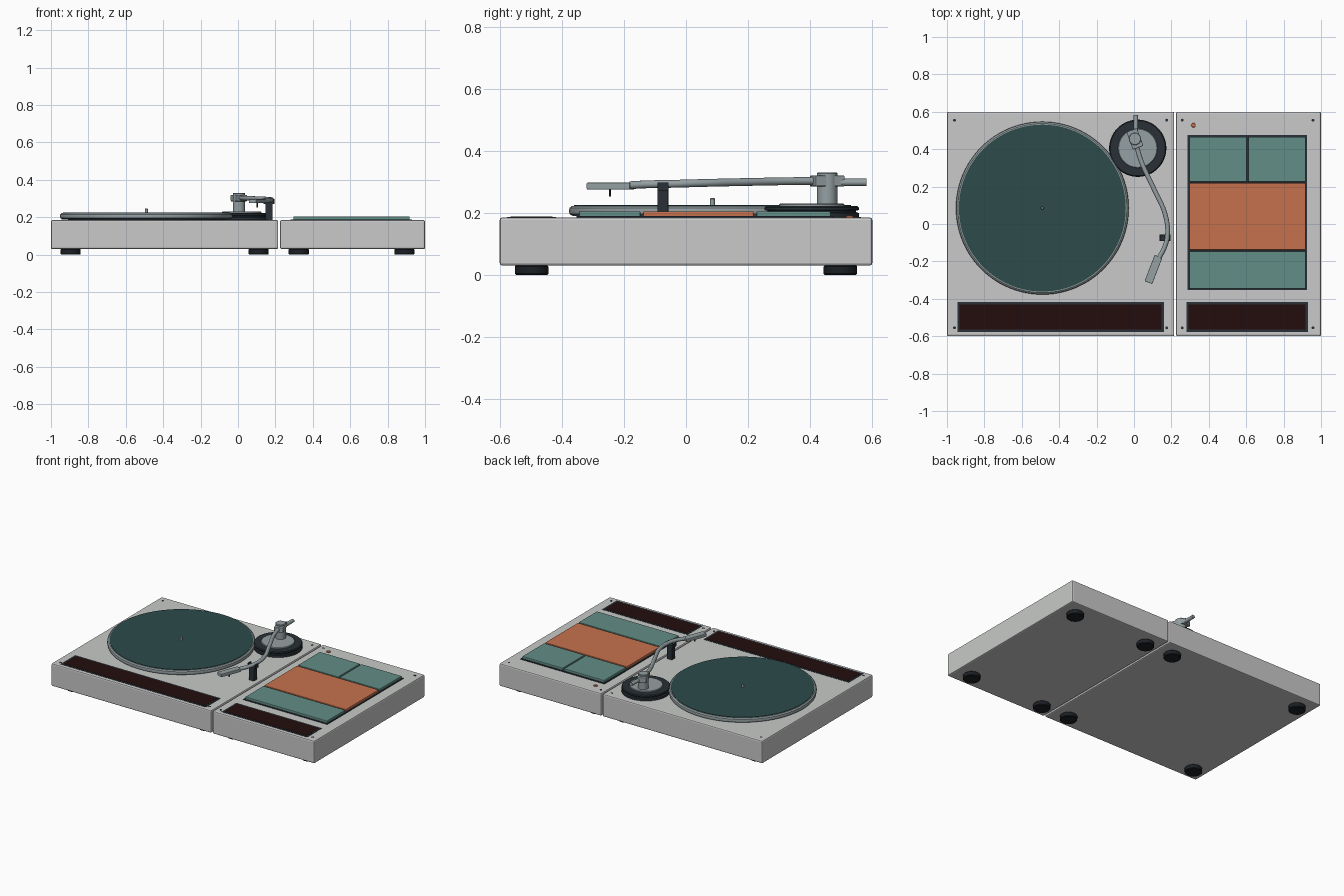
import bpy, bmesh, math
from mathutils import Vector

if "Cube" in bpy.data.objects:
    bpy.data.objects.remove(bpy.data.objects["Cube"], do_unlink=True)


def material(name, r, g, b):
    m = bpy.data.materials.new(name)
    m.use_nodes = True
    m.diffuse_color = (r, g, b, 1)
    m.node_tree.nodes["Principled BSDF"].inputs["Base Color"].default_value = (r, g, b, 1)
    return m


SHELL = material("light grey shell", 0.58, 0.59, 0.58)
METAL = material("brushed metal", 0.30, 0.35, 0.365)
DARK = material("charcoal", 0.021, 0.03, 0.037)
RUBBER = material("black rubber", 0.011, 0.014, 0.018)
MAT = material("deep teal", 0.026, 0.069, 0.069)
TEAL = material("soft teal", 0.125, 0.27, 0.24)
ORANGE = material("burnt orange", 0.565, 0.165, 0.075)
BROWN = material("dark maroon", 0.017, 0.004, 0.004)


def finish(name, bm, mat, smooth=False):
    bmesh.ops.recalc_face_normals(bm, faces=bm.faces)
    mesh = bpy.data.meshes.new(name)
    bm.to_mesh(mesh)
    bm.free()
    ob = bpy.data.objects.new(name, mesh)
    bpy.context.collection.objects.link(ob)
    mesh.materials.append(mat)
    if smooth:
        bpy.ops.object.select_all(action="DESELECT")
        ob.select_set(True)
        bpy.context.view_layer.objects.active = ob
        bpy.ops.object.shade_smooth_by_angle(angle=math.radians(35))
    return ob


def box(name, mat, x0, x1, y0, y1, z0, z1, bevel=0):
    bm = bmesh.new()
    bmesh.ops.create_cube(bm, size=1)
    for v in bm.verts:
        v.co = Vector(((x0 + x1) / 2 + v.co.x * (x1 - x0),
                       (y0 + y1) / 2 + v.co.y * (y1 - y0),
                       (z0 + z1) / 2 + v.co.z * (z1 - z0)))
    ob = finish(name, bm, mat)
    if bevel:
        mod = ob.modifiers.new("soft edges", "BEVEL")
        mod.width, mod.segments = bevel, 2
    return ob


def lathe(name, mat, x, y, profile, sides=48):
    """Spin (radius, height) points into a capped solid."""
    bm = bmesh.new()
    rings = [[bm.verts.new((x + r * math.cos(math.tau * i / sides),
                            y + r * math.sin(math.tau * i / sides), z))
              for i in range(sides)] for r, z in profile]
    for a, b in zip(rings, rings[1:]):
        for i in range(sides):
            j = (i + 1) % sides
            bm.faces.new((a[i], a[j], b[j], b[i]))
    bm.faces.new(rings[0])
    bm.faces.new(rings[-1])
    return finish(name, bm, mat, True)


def disc(name, mat, x, y, r, z0, z1, sides=48, edge=0.0):
    profile = [(r, z0), (r, z1)]
    if edge:
        profile = [(r - edge, z0), (r, z0 + edge), (r, z1 - edge), (r - edge, z1)]
    return lathe(name, mat, x, y, profile, sides)


def rod(name, mat, points, radius):
    curve = bpy.data.curves.new(name, "CURVE")
    curve.dimensions = "3D"
    curve.bevel_depth, curve.bevel_resolution = radius, 4
    curve.use_fill_caps = True
    spline = curve.splines.new("BEZIER")
    spline.bezier_points.add(len(points) - 1)
    for bp, p in zip(spline.bezier_points, points):
        bp.co = p
        bp.handle_left_type = bp.handle_right_type = "AUTO"
    curve.materials.append(mat)
    ob = bpy.data.objects.new(name, curve)
    bpy.context.collection.objects.link(ob)
    return ob


TOP = 0.185

# Two cases, each with feet, corner screws and a speaker strip
cases = {
    "deck": ((-1, 0.215), (-0.895, 0.11), (-0.96, 0.175), (-0.945, 0.16)),
    "control": ((0.225, 1), (0.325, 0.89), (0.258, 0.957), (0.28, 0.93)),
}
for part, (span, feet, screws, grille) in cases.items():
    box(part + "_case", SHELL, *span, -0.6, 0.6, 0.03, TOP, 0.008)
    for side in (-1, 1):
        for x in feet:
            disc(part + "_foot", RUBBER, x, side * 0.497, 0.054, 0, 0.031, 32, 0.004)
        for x in screws:
            disc(part + "_screw", DARK, x, side * 0.555, 0.008, TOP - 0.005, TOP + 0.001, 12)
    x0, x1 = grille
    box(part + "_grille_frame", DARK, x0, x1, -0.577, -0.418, TOP - 0.004, TOP + 0.002)
    box(part + "_grille", BROWN, x0 + 0.012, x1 - 0.012, -0.565, -0.43, TOP - 0.003, TOP + 0.003)

# Platter, mat and spindle
PX, PY = -0.49, 0.085
disc("platter_hub", DARK, PX, PY, 0.42, TOP - 0.005, 0.195, 96)
lathe("platter", METAL, PX, PY,
      [(0.45, 0.19), (0.46, 0.196), (0.462, 0.206), (0.46, 0.216), (0.452, 0.222)], 96)
disc("platter_mat", MAT, PX, PY, 0.446, 0.215, 0.225, 96)
disc("spindle", METAL, PX, PY, 0.008, 0.22, 0.247, 16, 0.002)

# Control pads on a dark tray
box("pad_tray", DARK, 0.287, 0.926, -0.353, 0.475, TOP - 0.004, TOP + 0.004)
pads = {
    "upper_left_pad": (TEAL, 0.296, 0.602, 0.227, 0.466),
    "upper_right_pad": (TEAL, 0.612, 0.918, 0.227, 0.466),
    "centre_pad": (ORANGE, 0.296, 0.918, -0.138, 0.218),
    "lower_pad": (TEAL, 0.296, 0.918, -0.345, -0.147),
}
for name, (mat, *rect) in pads.items():
    box(name, mat, *rect, TOP, 0.205, 0.004)
disc("indicator_light", ORANGE, 0.318, 0.528, 0.012, TOP - 0.003, 0.191, 20, 0.002)

# Tonearm base and pivot
lathe("tonearm_base", DARK, 0.02, 0.405,
      [(0.153, TOP - 0.004), (0.153, 0.199), (0.143, 0.202), (0.143, 0.207),
       (0.152, 0.209), (0.152, 0.217), (0.147, 0.222)], 64)
disc("tonearm_plate", METAL, 0.02, 0.405, 0.105, 0.215, 0.23, 48, 0.003)
QX, QY = 0.005, 0.455
disc("pivot_post", METAL, QX, QY, 0.033, 0.225, 0.33, 32, 0.003)
head = box("pivot_block", METAL, -0.03, 0.03, -0.05, 0.05, 0.285, 0.32, 0.004)
head.location = (QX, QY, 0)
head.rotation_euler.z = math.radians(20)
rod("counterweight_stem", METAL, [(0.01, 0.46, 0.298), (0.01, 0.582, 0.298)], 0.012)

# Curved arm, headshell and needle
rod("tonearm", METAL, [(0.008, 0.44, 0.303), (0.037, 0.34, 0.302), (0.11, 0.18, 0.299),
                       (0.167, 0.05, 0.296), (0.179, -0.06, 0.293), (0.165, -0.12, 0.292),
                       (0.135, -0.18, 0.289)], 0.0125)
shell = box("headshell", METAL, -0.022, 0.022, -0.075, 0.075, 0.275, 0.297, 0.003)
shell.location = (0.104, -0.243, 0)
shell.rotation_euler.z = math.radians(-21)
disc("needle", DARK, 0.104, -0.245, 0.004, 0.253, 0.278, 10)

# Arm rest with a shallow cradle
box("rest_post", DARK, 0.147, 0.185, -0.092, -0.057, TOP - 0.004, 0.28, 0.002)
box("rest_cradle", DARK, 0.136, 0.196, -0.092, -0.057, 0.27, 0.284, 0.002)
for x in (0.136, 0.19):
    box("rest_prong", DARK, x, x + 0.006, -0.092, -0.057, 0.275, 0.297)
